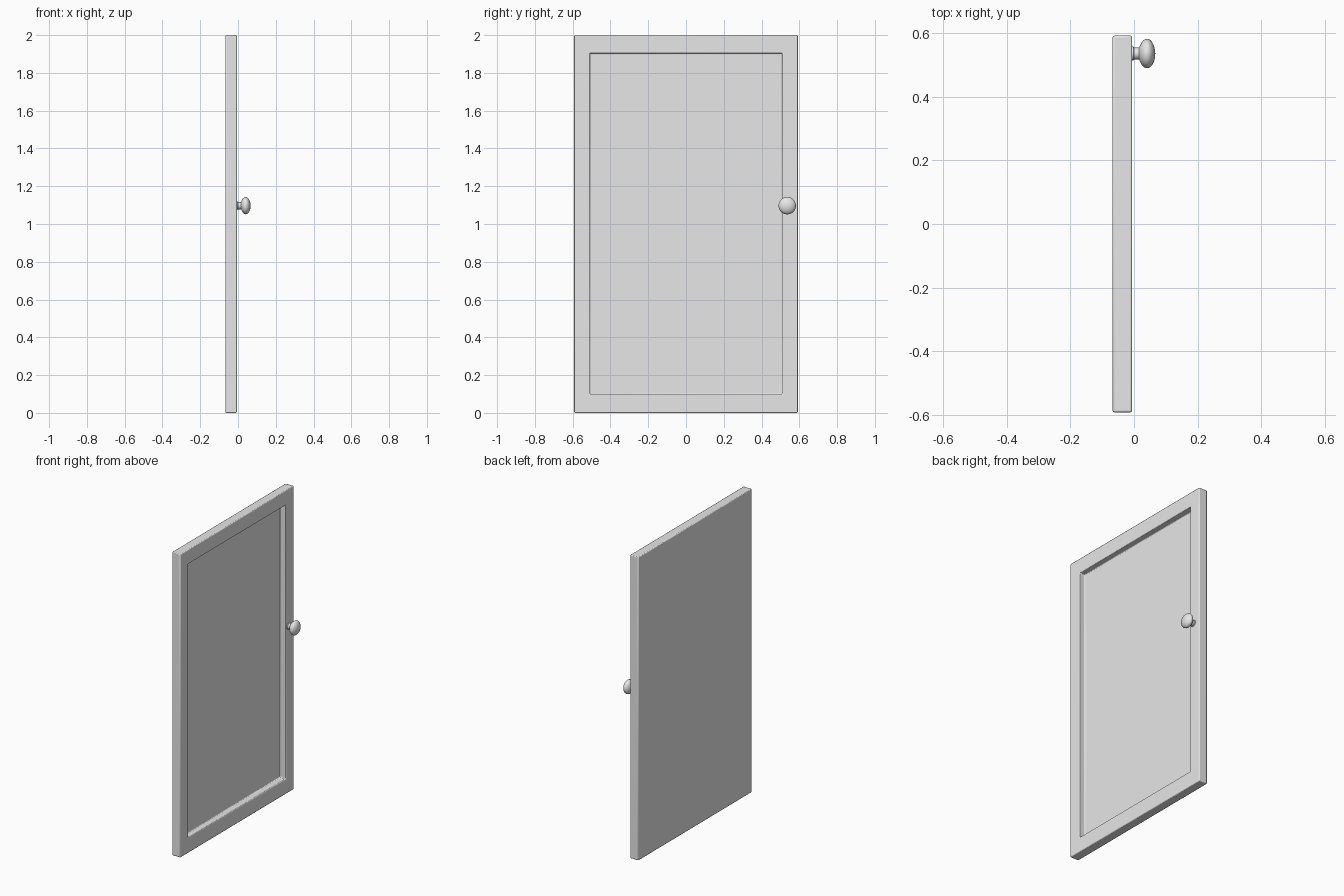
import bpy
import bmesh
from math import pi
from mathutils import Matrix, Vector

cube = bpy.data.objects.get("Cube")
if cube:
    bpy.data.objects.remove(cube, do_unlink=True)

grey = bpy.data.materials.new("light_grey")
grey.use_nodes = True
colour = (0.8, 0.8, 0.8, 1)
grey.diffuse_color = colour
grey.node_tree.nodes["Principled BSDF"].inputs["Base Color"].default_value = colour

BACK, FACE = -0.067, -0.006      # x of the door's two sides
HALF_WIDTH, HEIGHT = 0.592, 2.0
BORDER, RECESS = 0.118, 0.042


def make_object(name, bm):
    bmesh.ops.recalc_face_normals(bm, faces=bm.faces)
    mesh = bpy.data.meshes.new(name)
    bm.to_mesh(mesh)
    bm.free()
    obj = bpy.data.objects.new(name, mesh)
    bpy.context.collection.objects.link(obj)
    mesh.materials.append(grey)
    bpy.ops.object.select_all(action='DESELECT')
    obj.select_set(True)
    bpy.context.view_layer.objects.active = obj
    return obj


# Door slab with a sunken panel on its +x side
bm = bmesh.new()
bmesh.ops.create_cube(bm, size=1)
bmesh.ops.scale(bm, vec=(FACE - BACK, 2 * HALF_WIDTH, HEIGHT), verts=bm.verts)
bmesh.ops.translate(bm, vec=((FACE + BACK) / 2, 0, HEIGHT / 2), verts=bm.verts)
front = max(bm.faces, key=lambda f: f.calc_center_median().x)
bmesh.ops.inset_region(bm, faces=[front], thickness=BORDER)
for v in front.verts:            # top and bottom rails are a little deeper
    v.co.z += 0.017 if v.co.z < 1 else -0.013
extruded = bmesh.ops.extrude_discrete_faces(bm, faces=[front])["faces"][0]
bmesh.ops.translate(bm, vec=(-RECESS, 0, 0), verts=extruded.verts)
door = make_object("door_panel", bm)
bevel = door.modifiers.new("soft_edges", 'BEVEL')
bevel.width = 0.005
bevel.segments = 2
bpy.ops.object.shade_smooth_by_angle(angle=pi / 6)

# Turned knob: (distance from door, radius), spun about the x axis
profile = [(-0.003, 0.022), (0.004, 0.022), (0.006, 0.019), (0.022, 0.019),
           (0.026, 0.027), (0.031, 0.037), (0.039, 0.044), (0.047, 0.046),
           (0.055, 0.044), (0.063, 0.036), (0.069, 0.024), (0.072, 0.012),
           (0.073, 0)]
bm = bmesh.new()
verts = [bm.verts.new((FACE + d, r, 0)) for d, r in profile]
edges = [bm.edges.new(pair) for pair in zip(verts, verts[1:])]
bmesh.ops.spin(bm, geom=verts + edges, cent=Vector(), axis=(1, 0, 0),
               angle=2 * pi, steps=32)
bmesh.ops.remove_doubles(bm, verts=bm.verts, dist=0.0001)
bmesh.ops.transform(bm, matrix=Matrix.Translation((0, 0.536, 1.097)), verts=bm.verts)
make_object("door_knob", bm)
bpy.ops.object.shade_smooth_by_angle(angle=pi / 5)
